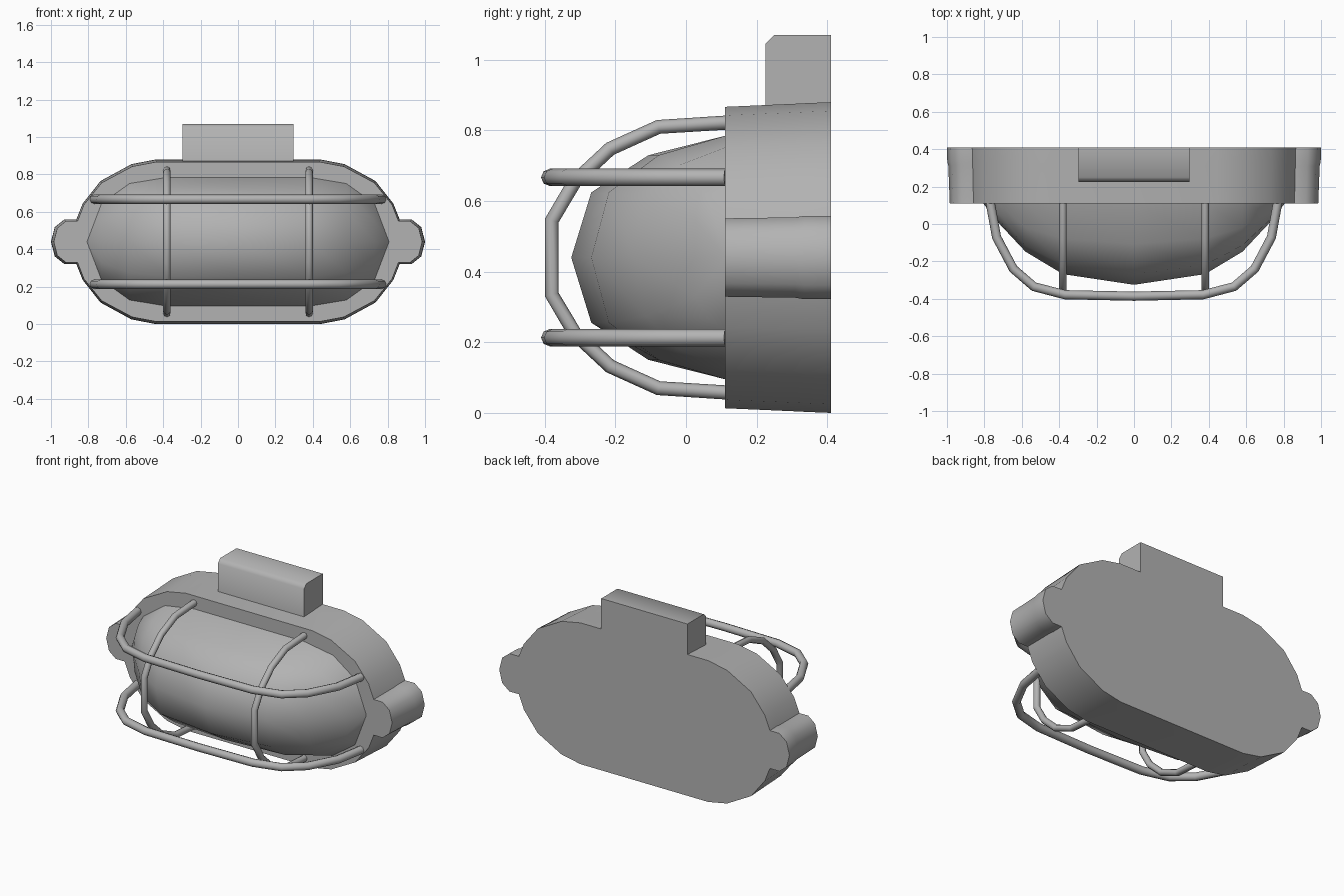
import bpy, bmesh, math

if "Cube" in bpy.data.objects:
    bpy.data.objects.remove(bpy.data.objects["Cube"])

CZ = 0.44  # height of the horizontal symmetry line

# Mid-grey cast metal and glass
grey = bpy.data.materials.new("mid_grey")
grey.diffuse_color = (0.45, 0.45, 0.45, 1)
grey.use_nodes = True
grey.node_tree.nodes["Principled BSDF"].inputs["Base Color"].default_value = grey.diffuse_color


def loft(name, rings, caps=True, angle=35):
    """Skin a list of closed rings, optionally capping both ends."""
    bm = bmesh.new()
    vs = [[bm.verts.new(p) for p in r] for r in rings]
    n = len(rings[0])
    for a, b in zip(vs, vs[1:]):
        for i in range(n if caps else n - 1):
            j = (i + 1) % n
            bm.faces.new((a[i], a[j], b[j], b[i]))
    if caps:
        bm.faces.new(vs[0])
        bm.faces.new(vs[-1])
    bmesh.ops.remove_doubles(bm, verts=bm.verts, dist=0.0005)
    bmesh.ops.recalc_face_normals(bm, faces=bm.faces)
    if not caps and sum((f.normal.y * f.calc_area() for f in bm.faces)) > 0:
        bmesh.ops.reverse_faces(bm, faces=bm.faces)
    me = bpy.data.meshes.new(name)
    bm.to_mesh(me)
    bm.free()
    me.materials.append(grey)
    ob = bpy.data.objects.new(name, me)
    bpy.context.collection.objects.link(ob)
    bpy.context.view_layer.objects.active = ob
    ob.select_set(True)
    bpy.ops.object.shade_smooth_by_angle(angle=math.radians(angle))
    ob.select_set(False)


def tube(name, path, radius):
    """Round bar along a polyline."""
    cu = bpy.data.curves.new(name, 'CURVE')
    cu.dimensions = '3D'
    cu.bevel_depth = radius
    cu.bevel_resolution = 2
    cu.use_fill_caps = True
    cu.materials.append(grey)
    sp = cu.splines.new('POLY')
    sp.points.add(len(path) - 1)
    for p, co in zip(sp.points, path):
        p.co = (*co, 1)
    sp.use_smooth = True
    bpy.context.collection.objects.link(bpy.data.objects.new(name, cu))


# Housing: rounded plate with a fixing lug at each end, slightly tapered
body = [(0.44, 0.44), (0.57, 0.415), (0.735, 0.325), (0.83, 0.205), (0.865, 0.118)]
lug = [(0.93, 0.118), (0.98, 0.078), (1.0, 0.0)]


def housing_ring(y, sx, sz, lug_s):
    q = [(x * sx, z * sz) for x, z in body]
    q += [(0.865 * sx + (x - 0.865) * lug_s, z * lug_s) for x, z in lug]
    q[4] = (q[4][0], 0.118 * lug_s)
    right = q + [(x, -z) for x, z in reversed(q[:-1])]
    full = right + [(-x, -z) for x, z in right]
    return [(x, y, CZ + z) for x, z in full]


loft("housing", [housing_ring(0.11, 0.992, 0.97, 0.94),
                 housing_ring(0.31, 0.997, 0.99, 0.965),
                 housing_ring(0.335, 0.998, 0.993, 1.0),
                 housing_ring(0.41, 1.0, 1.0, 1.0)], angle=50)

# Cable entry block on top, with a chamfered front edge
prof = [(0.41, 0.8), (0.41, 1.07), (0.25, 1.07), (0.225, 1.045), (0.225, 0.8)]
loft("entry_block", [[(x, y, z) for y, z in prof] for x in (-0.297, 0.297)], angle=50)

# Glass cover: cross-sections along x (position, half height, depth)
half = [(0.38, 0.345, 0.38), (0.58, 0.312, 0.26), (0.73, 0.205, 0.1), (0.808, 0.0, 0.0)]
stations = [(-x, h, d) for x, h, d in reversed(half)] + [(0, 0.345, 0.437)] + half
arc = [(1, 0), (0.84, 0.5), (0.535, 0.87), (0, 1), (-0.535, 0.87), (-0.84, 0.5), (-1, 0)]
loft("glass_cover", [[(x, 0.112 - d * b, CZ + h * a) for a, b in arc]
                     for x, h, d in stations], caps=False, angle=40)

# Guard: two long bars and two cross bars
long_half = [(0.768, 0.112), (0.735, -0.07), (0.645, -0.24), (0.535, -0.335), (0.37, -0.378)]
long_path = [(-x, y) for x, y in long_half] + [(0, -0.386)] + long_half[::-1]
cross_half = [(0.112, 0.382), (-0.078, 0.37), (-0.215, 0.308), (-0.315, 0.215), (-0.38, 0.105)]
cross_path = cross_half + [(y, -z) for y, z in reversed(cross_half)]
for s, label in ((1, "a"), (-1, "b")):
    tube("guard_long_bar_" + label, [(x, y, CZ + s * 0.227) for x, y in long_path], 0.0245)
    tube("guard_cross_bar_" + label, [(s * 0.38, y, CZ + z) for y, z in cross_path], 0.02)
